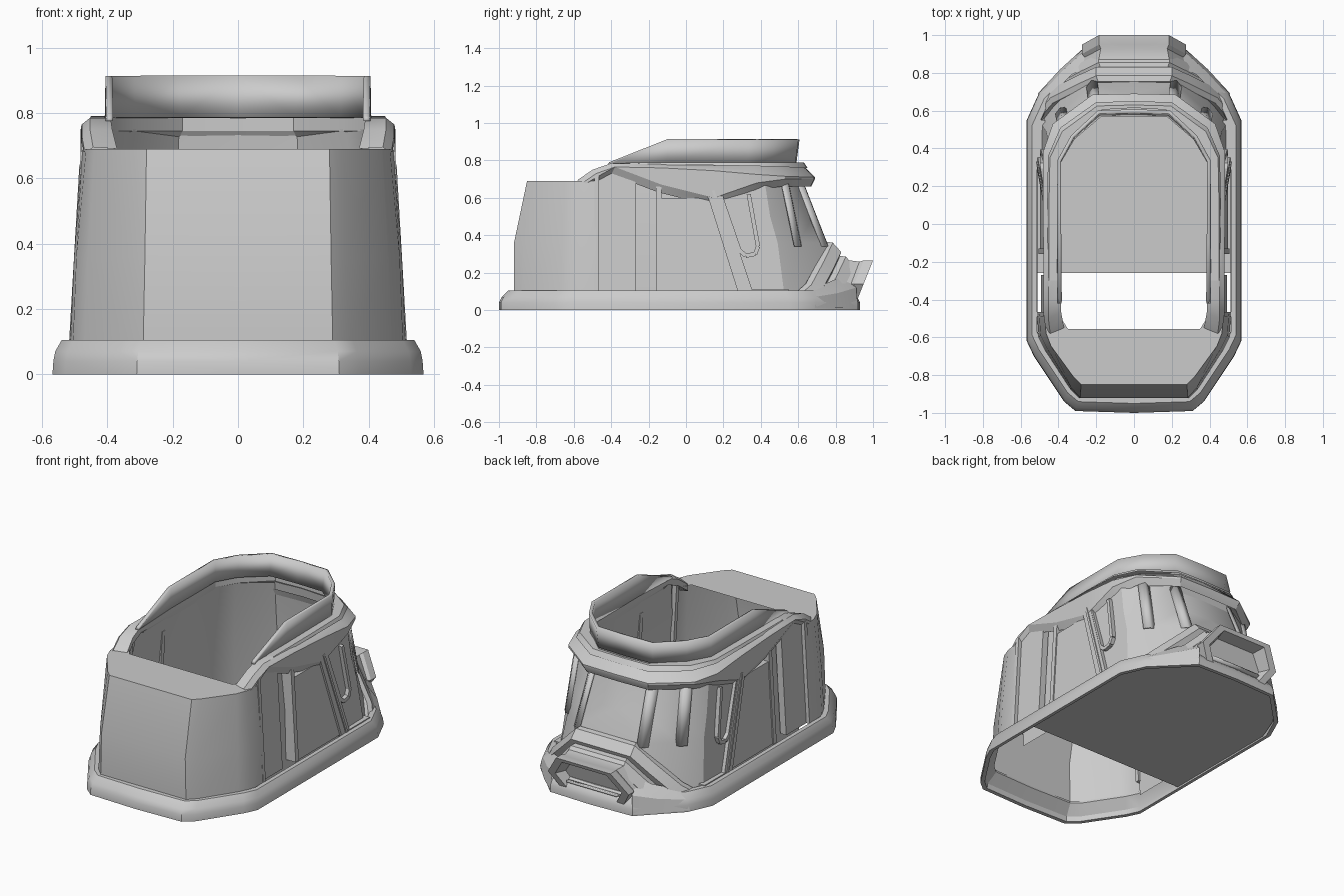
import bpy, bmesh, math


def finish(name, bm, thick=0.0):
    """Mirror a right-hand half across x = 0 and optionally give it thickness."""
    bmesh.ops.recalc_face_normals(bm, faces=bm.faces)
    me = bpy.data.meshes.new(name)
    bm.to_mesh(me)
    bm.free()
    ob = bpy.data.objects.new(name, me)
    bpy.context.collection.objects.link(ob)
    bpy.ops.object.select_all(action='DESELECT')
    bpy.context.view_layer.objects.active = ob
    ob.select_set(True)
    bpy.ops.object.shade_smooth_by_angle(angle=math.radians(28))
    ob.modifiers.new("mirror", 'MIRROR').use_clip = True
    if thick:
        m = ob.modifiers.new("thickness", 'SOLIDIFY')
        m.thickness, m.offset = thick, 0
    return ob


def skin(name, rows, close=False, thick=0.0):
    """Quad skin over equal-length rows of points; close joins last row to first."""
    bm = bmesh.new()
    vs = [[bm.verts.new(p) for p in r] for r in rows]
    if close:
        vs.append(vs[0])
    for a, b in zip(vs, vs[1:]):
        for i in range(len(a) - 1):
            bm.faces.new((a[i], a[i + 1], b[i + 1], b[i]))
    return finish(name, bm, thick)


def level(z, pts):
    return [(x, y, z) for x, y in pts]


def wall_x(z):
    return 0.513 - 0.058 * (z - 0.1)


def plate(name, yz, out=0.0, depth=0.03):
    """Side panel given as (y, z) corners, lying on the leaning side wall."""
    bm = bmesh.new()
    o = [bm.verts.new((wall_x(z) + out, y, z)) for y, z in yz]
    i = [bm.verts.new((wall_x(z) + out - depth, y, z)) for y, z in yz]
    bm.faces.new(o)
    bm.faces.new(i[::-1])
    n = len(yz)
    for k in range(n):
        bm.faces.new((o[k], i[k], i[(k + 1) % n], o[(k + 1) % n]))
    return finish(name, bm)


def bar(name, p, q, w, out=0.0, depth=0.03):
    dy, dz = q[0] - p[0], q[1] - p[1]
    l = math.hypot(dy, dz)
    ny, nz = -dz / l * w / 2, dy / l * w / 2
    return plate(name, [(p[0] + ny, p[1] + nz), (q[0] + ny, q[1] + nz),
                        (q[0] - ny, q[1] - nz), (p[0] - ny, p[1] - nz)], out, depth)


# Base skirt: bevelled ring around the whole footprint
foot = [(0, -1), (.31, -.99), (.37, -.94), (.53, -.7), (.568, -.62), (.568, .55),
        (.5, .7), (.28, .92), (0, .93)]
skirt = [(1, 1, 0), (.995, 1, .04), (.985, .985, .07), (.95, .95, .105), (.905, .92, .105),
         (.9, .915, .09), (.96, .97, .03), (.965, .975, .0)]
skin("base_skirt", [level(z, [(x * sx, y * sy) for x, y in foot]) for sx, sy, z in skirt], close=True)

# Floor sheet, open toward the front
skin("floor", [[(0, y, .01), (x * .5, y, .01), (x, y, .01)] for x, y in
               ((.55, -.26), (.55, .5), (.48, .68), (.27, .9), (.05, .92))])

# Front cowl with flat top
skin("front_cowl", [
    level(.1, [(0, -.92), (.29, -.92), (.34, -.87), (.47, -.67), (.505, -.6), (.513, -.48)]),
    level(.357, [(0, -.92), (.285, -.92), (.33, -.87), (.46, -.66), (.495, -.59), (.502, -.48)]),
    level(.69, [(0, -.85), (.28, -.85), (.32, -.81), (.44, -.645), (.465, -.58), (.476, -.48)]),
    level(.69, [(0, -.555), (.2, -.555), (.3, -.555), (.35, -.555), (.385, -.5), (.39, -.48)])])

# Roof rail: outer x,y / inner x,y / bottom z, outer top z, inner top z
stations = [(.468, -.56, .37, -.55, .64, .69, .69), (.478, -.48, .385, -.47, .69, .745, .75),
            (.478, -.38, .39, -.38, .745, .78, .785), (.48, -.13, .39, -.13, .65, .775, .785),
            (.482, .15, .39, .15, .58, .76, .785), (.482, .38, .39, .34, .66, .74, .785),
            (.43, .53, .32, .465, .68, .73, .785), (.22, .685, .17, .605, .68, .725, .785),
            (0, .69, 0, .615, .68, .725, .785)]
rail = [[], [], [], [], [], []]
for xo, yo, xi, yi, zb, zo, zi in stations:
    s = 1 - .025 / .48
    for row, p in zip(rail, [(xo * s, yo - .02, zb - .02), (xo, yo, zb + .02), (xo, yo, zo - .015),
                             (xo * s, yo - .02, zo + .005), (xi, yi, zi), (xi, yi, zi - .04)]):
        row.append(p)
skin("roof_rail", rail, close=True)

# Thin cornice step under the collar
skin("roof_step", [
    [(.455, -.3, .775), (.46, .1, .775), (.455, .36, .77), (.39, .51, .765), (.2, .645, .76), (0, .65, .76)],
    [(.45, -.3, .788), (.45, .1, .79), (.445, .35, .79), (.38, .49, .79), (.195, .625, .79), (0, .63, .79)],
    [(.39, -.3, .788), (.39, .1, .79), (.39, .34, .79), (.32, .465, .79), (.17, .605, .79), (0, .615, .79)]])

# Raised collar, U-shaped and tapering down at the front
skin("collar", [
    [(.395, -.42, .775), (.398, -.1, .785), (.395, .33, .785), (.322, .455, .785), (.18, .575, .785), (0, .58, .785)],
    [(.392, -.41, .79), (.395, -.1, .913), (.396, .335, .913), (.325, .463, .913), (.187, .592, .913), (0, .597, .913)]],
    thick=.02)

# Inner cabin lining, following the outer shell
lining = [(.44, -.47), (.44, -.1), (.44, .36), (.37, .5), (.2, .68), (0, .69)]
skin("cabin_lining", [level(.01, lining), level(.4, [(x * .98, y - .02) for x, y in lining]),
                      level(.75, [(x * .9, y * .9) for x, y in lining])])

# Side door, gap posts and side panel
plate("door_panel", [(-.465, .1), (-.27, .1), (-.27, .7), (-.35, .755), (-.465, .71)], -.02, .04)
bar("door_front_post", (-.478, .1), (-.478, .72), .025, .002, .09)
bar("door_rear_post", (-.145, .1), (-.145, .66), .03, -.008, .07)
plate("side_panel", [(-.13, .1), (.29, .1), (.13, .6), (-.13, .6)], -.015, .035)

# Slanted pillar and window frame
plate("slanted_pillar", [(.28, .09), (.36, .09), (.17, .66), (.1, .66)], -.002, .05)
bar("pillar_rib", (.325, .1), (.145, .64), .015, .004, .03)
frame = [(.175, .64), (.285, .32), (.32, .29), (.37, .3), (.385, .34), (.335, .62)]
for p, q in zip(frame, frame[1:]):
    bar("window_frame", p, q, .022, -.004, .03)
bar("window_sill", (.3, .09), (.55, .09), .04, .0, .04)

# Rear cabin wall, faceted and leaning forward
skin("rear_wall", [
    level(.05, [(.495, .32), (.49, .53), (.40, .69), (.25, .83), (0, .84)]),
    level(.36, [(.475, .22), (.465, .49), (.38, .60), (.22, .745), (0, .755)]),
    level(.5, [(.468, .18), (.457, .45), (.375, .57), (.21, .68), (0, .69)]),
    level(.69, [(.46, .12), (.45, .42), (.37, .53), (.2, .61), (0, .62)])])

# Flat ribs on the rear facets' corners
for x0, y0, x1, y1 in ((.39, .605, .375, .535), (.225, .748, .205, .615)):
    skin("rear_rib", [[(x0 + .025, y0 - .025, .34), (x1 + .025, y1 - .025, .68)],
                      [(x0, y0 + .008, .34), (x1, y1 + .008, .68)],
                      [(x0 - .03, y0 + .01, .34), (x1 - .03, y1 + .01, .68)]], thick=.008)

# Sloped arch stepping down over the outlet
arch = [(0, .755, .365), (.19, .755, .365), (.29, .71, .27), (.43, .64, .14), (.5, .56, .07)]
steps = [(0, -.03, -.05), (0, 0, 0), (.01, .03, -.005), (.012, .075, -.055), (-.02, .05, -.12)]
for n, (dy, dz, k) in enumerate(((0, 0, 1), (.07, -.075, .93))):
    skin("rear_arch_%d" % (n + 1), [[(x * k + (a if x else 0), y + b + dy, max(z + c + dz, .01)) for x, y, z in arch]
                                    for a, b, c in steps], close=True)


# Rear outlet: hexagonal mouth with recessed back and slat
def mouth(y, s, lean):
    pts = [(0, .265), (.185, .265), (.275, .14), (.2, .025), (0, .025)]
    return [(x * s, y + lean * (.14 + (z - .14) * s - .265), .14 + (z - .14) * s) for x, z in pts]


skin("rear_outlet", [mouth(.83, 1.06, .1), mouth(.88, 1, .2), mouth(.93, .95, .38), mouth(.95, 1, .4),
                     mouth(1.0, 1, .4), mouth(1.0, .82, .4), mouth(.92, .72, .3)])
skin("outlet_back", [[(0, .91, .23), (.135, .91, .23)], [(0, .885, .14), (.2, .885, .14)],
                     [(0, .86, .05), (.145, .86, .05)]])
skin("outlet_slat", [[(0, .88, .085), (.17, .88, .085)], [(0, .92, .095), (.17, .92, .095)]], thick=.012)

# Low stepped cheeks from the outlet down to the skirt
skin("outlet_cheek", [[(.2, .86, .2), (.27, .91, .12), (.28, .92, .01)],
                      [(.33, .79, .16), (.38, .81, .09), (.39, .82, .01)],
                      [(.45, .67, .11), (.49, .69, .07), (.51, .69, .01)]])
